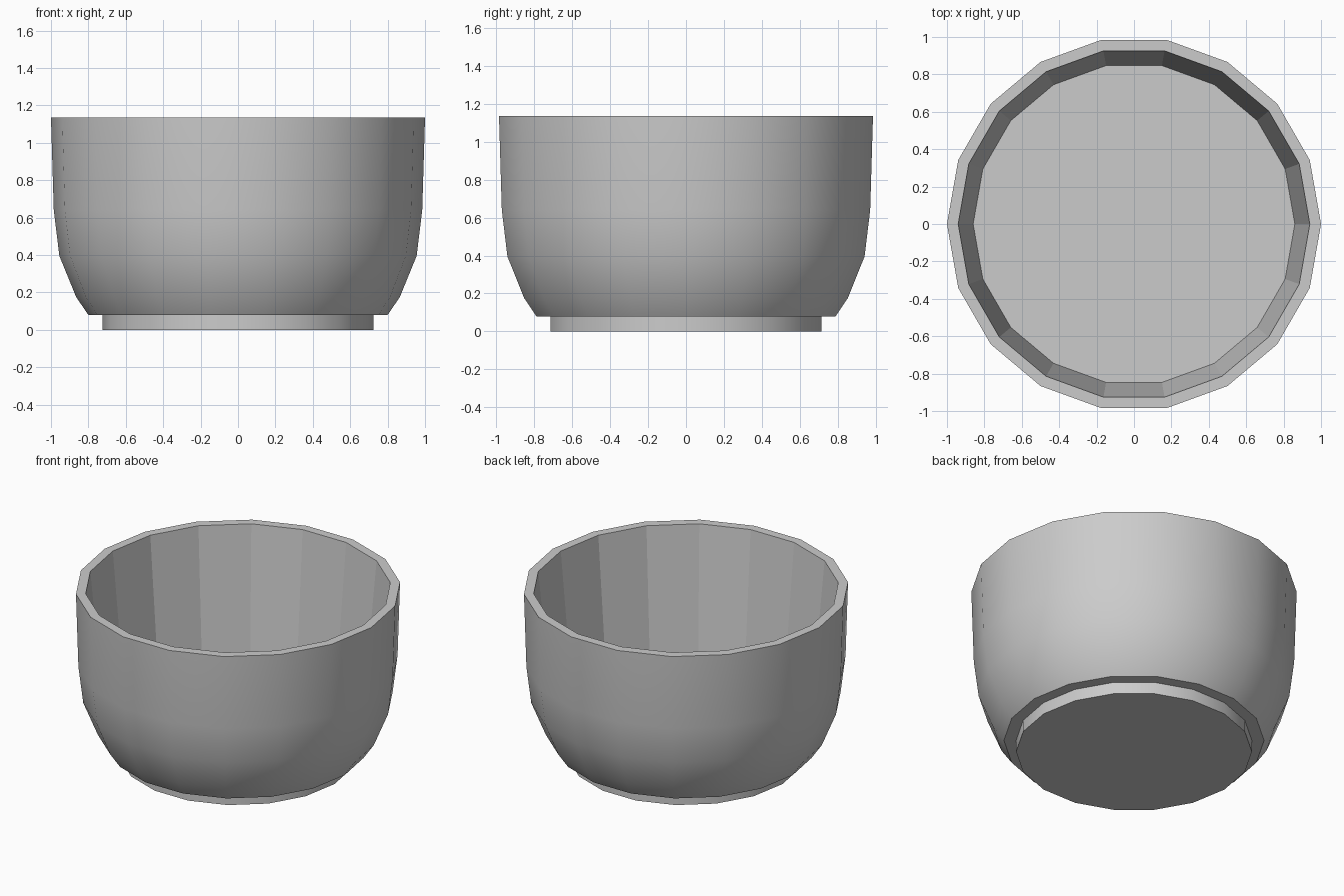
import bpy, bmesh
from math import cos, sin, tau

if "Cube" in bpy.data.objects:
    bpy.data.objects.remove(bpy.data.objects["Cube"])

SIDES = 18


def lathe(name, profile, smooth_bands):
    """Revolve (radius, z) points about z, capping both ends; listed bands are smooth."""
    bm = bmesh.new()
    rings = [[bm.verts.new((r * cos(tau * i / SIDES), r * sin(tau * i / SIDES), z))
              for i in range(SIDES)] for r, z in profile]
    for band, (a, b) in enumerate(zip(rings, rings[1:])):
        for i in range(SIDES):
            j = (i + 1) % SIDES
            face = bm.faces.new((a[i], a[j], b[j], b[i]))
            face.smooth = band in smooth_bands
    bm.faces.new(rings[0][::-1])
    bm.faces.new(rings[-1])
    bmesh.ops.recalc_face_normals(bm, faces=bm.faces)
    mesh = bpy.data.meshes.new(name)
    bm.to_mesh(mesh)
    bm.free()
    obj = bpy.data.objects.new(name, mesh)
    bpy.context.collection.objects.link(obj)
    return obj


# Bowl with foot: foot, underside ledge, curved outer wall, flat rim,
# faceted tapering inner wall and flat inner floor
lathe("bowl", [
    (0.725, 0.0), (0.725, 0.08),
    (0.80, 0.08), (0.865, 0.175), (0.955, 0.395), (0.985, 0.64), (1.0, 1.135),
    (0.94, 1.135), (0.86, 0.26),
], smooth_bands={0, 2, 3, 4, 5})
